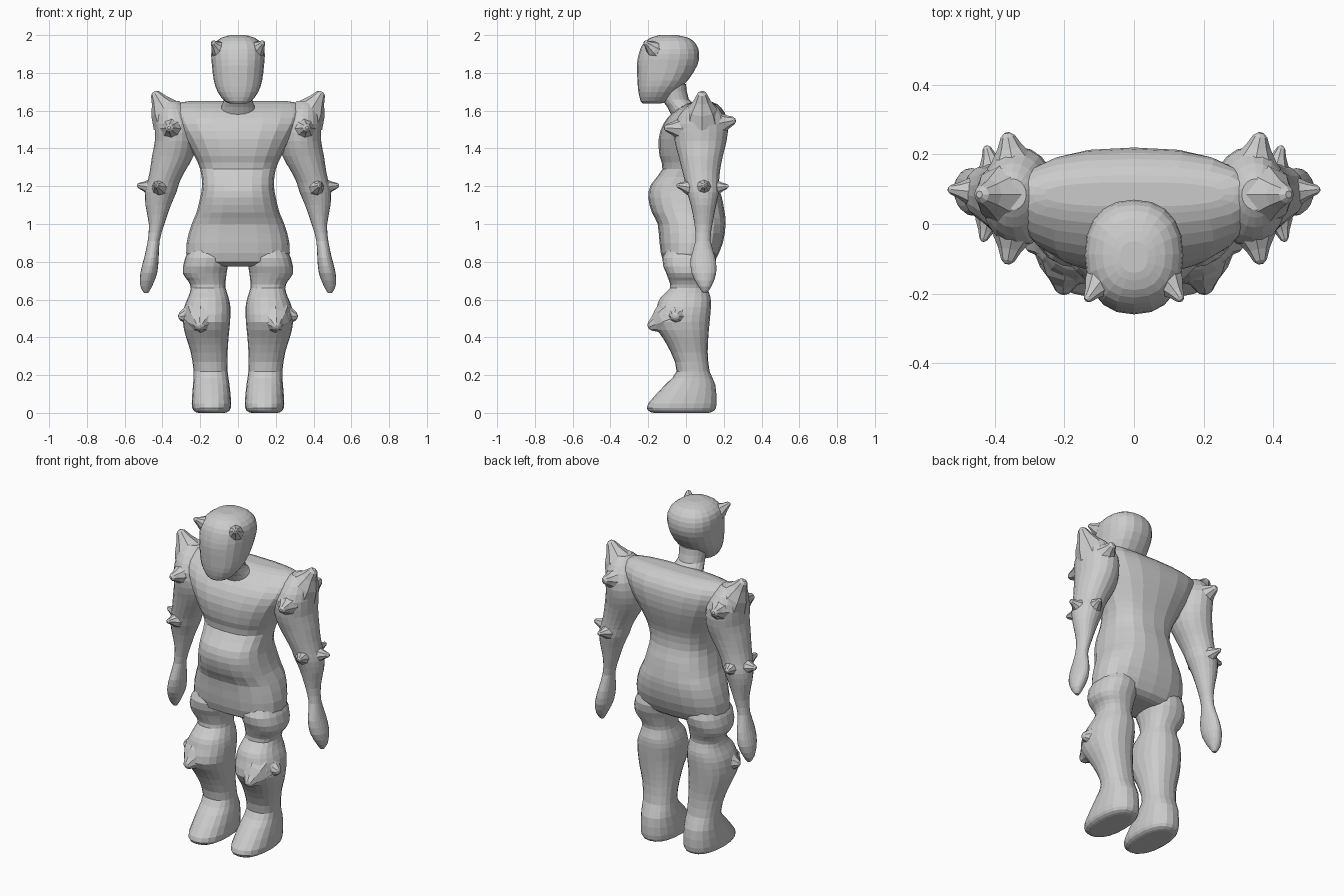
import bpy, bmesh
from math import cos, sin, pi, copysign
from mathutils import Vector

SIDES = 20


def spline(rows, steps):
    """Catmull-Rom interpolation between profile rows."""
    out = []
    for i in range(len(rows) - 1):
        a, b = rows[max(i - 1, 0)], rows[i]
        c, d = rows[i + 1], rows[min(i + 2, len(rows) - 1)]
        for k in range(steps):
            t = k / steps
            out.append([0.5 * (2 * q + (r - p) * t + (2 * p - 5 * q + 4 * r - s) * t * t
                               + (3 * q - p - 3 * r + s) * t ** 3)
                        for p, q, r, s in zip(a, b, c, d)])
    return out + [list(rows[-1])]


def skin(name, rings):
    """Closed tube through rings of points."""
    bm = bmesh.new()
    loops = [[bm.verts.new(p) for p in ring] for ring in rings]
    for lo, hi in zip(loops, loops[1:]):
        n = len(lo)
        for i in range(n):
            bm.faces.new((lo[i], lo[(i + 1) % n], hi[(i + 1) % n], hi[i]))
    bm.faces.new(loops[0][::-1])
    bm.faces.new(loops[-1])
    bmesh.ops.recalc_face_normals(bm, faces=bm.faces)
    mesh = bpy.data.meshes.new(name)
    bm.to_mesh(mesh)
    bm.free()
    obj = bpy.data.objects.new(name, mesh)
    bpy.context.collection.objects.link(obj)
    return obj


def body_part(name, rows, side=1, power=2.0, steps=2):
    """Rows are (z, x min, x max, y min, y max)."""
    rings = []
    for z, x0, x1, y0, y1 in spline(rows, steps):
        ring = []
        for i in range(SIDES):
            c, s = cos(2 * pi * i / SIDES), sin(2 * pi * i / SIDES)
            ex = copysign(abs(c) ** (2 / power), c)
            ey = copysign(abs(s) ** (2 / power), s)
            ring.append((side * ((x0 + x1) / 2 + ex * (x1 - x0) / 2),
                         (y0 + y1) / 2 + ey * (y1 - y0) / 2, z))
        rings.append(ring)
    return skin(name, rings)


def spike(name, base, tip, radius, side=1):
    """Flared thorn with a blunt tip."""
    a = Vector((base[0] * side, base[1], base[2]))
    b = Vector((tip[0] * side, tip[1], tip[2]))
    turn = (b - a).to_track_quat('Z', 'Y')
    rings = []
    for t, r in ((0, 1), (0.4, 0.75), (0.7, 0.42), (0.93, 0.24), (1, 0.1)):
        rings.append([a.lerp(b, t) + turn @ Vector((cos(k * pi / 4), sin(k * pi / 4), 0)) * radius * r
                      for k in range(8)])
    return skin(name, rings)


TORSO = [
    (0.775, -0.20, 0.20, -0.06, 0.10), (0.80, -0.265, 0.265, -0.12, 0.15),
    (0.90, -0.272, 0.272, -0.14, 0.195), (1.00, -0.245, 0.245, -0.15, 0.21),
    (1.06, -0.22, 0.22, -0.18, 0.205), (1.14, -0.20, 0.20, -0.20, 0.19),
    (1.21, -0.19, 0.19, -0.185, 0.17), (1.29, -0.20, 0.20, -0.125, 0.17),
    (1.36, -0.23, 0.23, -0.14, 0.19), (1.45, -0.28, 0.28, -0.145, 0.215),
    (1.53, -0.33, 0.33, -0.12, 0.22), (1.59, -0.35, 0.35, -0.07, 0.205),
    (1.635, -0.33, 0.33, 0.0, 0.165), (1.65, -0.26, 0.26, 0.05, 0.12)]
HEAD = [
    (1.637, -0.04, 0.04, -0.225, -0.14), (1.65, -0.07, 0.07, -0.24, -0.10),
    (1.70, -0.108, 0.108, -0.252, -0.05), (1.76, -0.128, 0.128, -0.257, 0.01),
    (1.84, -0.138, 0.138, -0.26, 0.06), (1.90, -0.142, 0.142, -0.25, 0.07),
    (1.95, -0.13, 0.13, -0.23, 0.055), (1.985, -0.09, 0.09, -0.19, 0.015),
    (2.0, -0.04, 0.04, -0.14, -0.05)]
NECK = [
    (1.56, -0.11, 0.11, -0.07, 0.12), (1.62, -0.09, 0.09, -0.10, 0.07),
    (1.66, -0.075, 0.075, -0.125, 0.015), (1.74, -0.08, 0.08, -0.14, 0.0)]
ARM = [
    (1.65, 0.31, 0.39, 0.04, 0.13), (1.61, 0.27, 0.425, -0.01, 0.175),
    (1.53, 0.23, 0.44, -0.06, 0.22), (1.44, 0.22, 0.44, -0.06, 0.215),
    (1.36, 0.235, 0.455, -0.04, 0.195), (1.28, 0.28, 0.467, -0.02, 0.18),
    (1.22, 0.31, 0.48, -0.005, 0.175), (1.17, 0.325, 0.492, 0.005, 0.175),
    (1.10, 0.355, 0.49, 0.025, 0.16), (1.00, 0.39, 0.472, 0.045, 0.14),
    (0.91, 0.415, 0.478, 0.05, 0.13), (0.82, 0.42, 0.497, 0.025, 0.155),
    (0.74, 0.428, 0.517, 0.03, 0.16), (0.67, 0.455, 0.517, 0.065, 0.135),
    (0.635, 0.475, 0.497, 0.09, 0.11)]
LEG = [
    (0.94, 0.06, 0.22, -0.06, 0.12), (0.82, 0.05, 0.28, -0.125, 0.16),
    (0.74, 0.06, 0.292, -0.105, 0.14), (0.70, 0.065, 0.265, -0.09, 0.125),
    (0.66, 0.065, 0.25, -0.085, 0.115), (0.61, 0.05, 0.265, -0.135, 0.13),
    (0.56, 0.04, 0.285, -0.155, 0.132), (0.48, 0.042, 0.292, -0.175, 0.125),
    (0.40, 0.05, 0.275, -0.125, 0.118), (0.32, 0.055, 0.25, -0.08, 0.115),
    (0.22, 0.055, 0.235, -0.05, 0.125), (0.15, 0.045, 0.238, -0.11, 0.155),
    (0.05, 0.036, 0.245, -0.20, 0.162), (0.012, 0.045, 0.235, -0.20, 0.15),
    (0.0, 0.07, 0.21, -0.17, 0.12)]
# Thorns: (label, base, tip, radius)
SPIKES = [
    ("brow_horn", (0.085, -0.15, 1.91), (0.137, -0.22, 1.965), 0.055),
    ("shoulder_top", (0.355, 0.085, 1.55), (0.445, 0.085, 1.70), 0.105),
    ("shoulder_front", (0.34, 0.02, 1.50), (0.365, -0.115, 1.51), 0.08),
    ("shoulder_back", (0.34, 0.13, 1.52), (0.365, 0.262, 1.55), 0.085),
    ("elbow_front", (0.41, 0.04, 1.19), (0.435, -0.05, 1.205), 0.05),
    ("elbow_outer", (0.43, 0.09, 1.19), (0.535, 0.10, 1.205), 0.055),
    ("elbow_back", (0.40, 0.13, 1.19), (0.425, 0.225, 1.20), 0.05),
    ("knee_front", (0.19, -0.09, 0.50), (0.205, -0.20, 0.455), 0.10),
    ("knee_outer", (0.22, -0.04, 0.52), (0.315, -0.06, 0.51), 0.09)]

# Central parts
torso = body_part("armoured_figure", TORSO, power=2.5)
parts = [body_part("neck", NECK), body_part("head", HEAD, power=2.3)]

# Limbs and thorns on both sides
for side, label in ((1, "left"), (-1, "right")):
    parts.append(body_part(label + "_arm", ARM, side))
    parts.append(body_part(label + "_leg", LEG, side, 2.3))
    for name, base, tip, radius in SPIKES:
        parts.append(spike(label + "_" + name, base, tip, radius, side))

# Fuse everything into one continuous skin
bpy.context.view_layer.objects.active = torso
for part in parts:
    mod = torso.modifiers.new("union", 'BOOLEAN')
    mod.operation, mod.solver, mod.object = 'UNION', 'EXACT', part
    bpy.ops.object.modifier_apply(modifier=mod.name)
    bpy.data.objects.remove(part)
